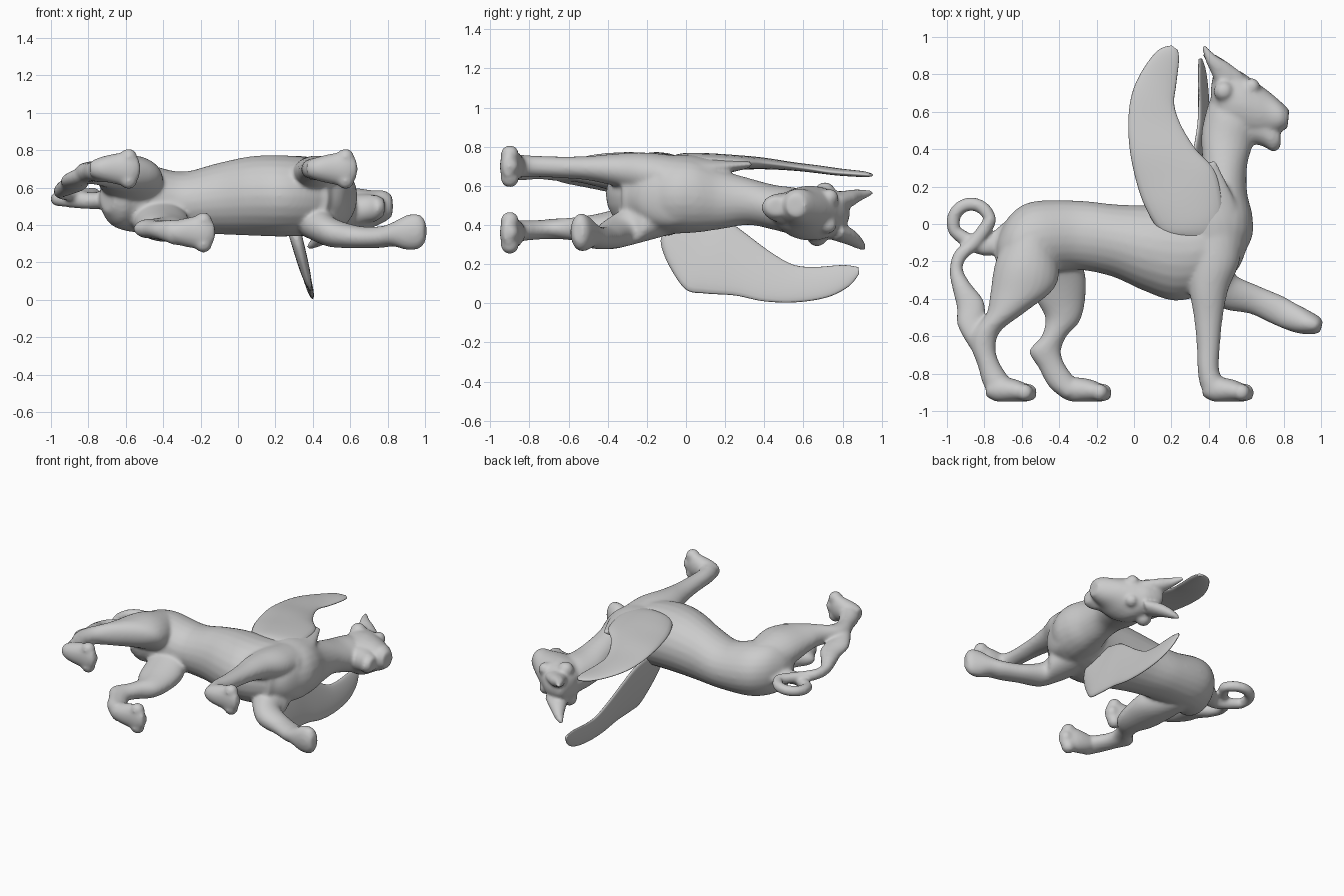
import bpy, bmesh, math
from mathutils import Vector

SEG, SUB = 24, 6


def spline(rows):
    """Catmull-Rom resampling of rows of numbers."""
    out = []
    n = len(rows)
    for i in range(n - 1):
        p = [rows[max(0, min(n - 1, i + k))] for k in (-1, 0, 1, 2)]
        for s in range(SUB):
            t = s / SUB
            out.append([0.5 * (2 * b + (c - a) * t + (2 * a - 5 * b + 4 * c - d) * t * t
                               + (3 * b - a - 3 * c + d) * t ** 3) for a, b, c, d in zip(*p)])
    out.append(list(rows[-1]))
    return out


def loft(bm, rows, place=lambda p: p):
    """Elliptical rings; row = edge point a (2), edge point b (2), depth, half depth."""
    rings = []
    for x1, y1, x2, y2, z, rz in spline(rows):
        c = Vector(((x1 + x2) / 2, (y1 + y2) / 2, z))
        h = Vector(((x2 - x1) / 2, (y2 - y1) / 2, 0))
        ring = []
        for k in range(SEG):
            a = math.tau * k / SEG
            ring.append(bm.verts.new(place(c + h * math.cos(a) + Vector((0, 0, max(rz, .004) * math.sin(a))))))
        rings.append(ring)
    for r, q in zip(rings, rings[1:]):
        for k in range(SEG):
            bm.faces.new((r[k], r[(k + 1) % SEG], q[(k + 1) % SEG], q[k]))
    bm.faces.new(rings[0])
    bm.faces.new(rings[-1])


def tube(bm, path):
    """Round strand; path point = x, y, z, radius."""
    rows = []
    for i, (x, y, z, r) in enumerate(path):
        a, b = path[max(0, i - 1)], path[min(len(path) - 1, i + 1)]
        t = Vector((b[0] - a[0], b[1] - a[1])).normalized()
        rows.append((x - t.y * r, y + t.x * r, x + t.y * r, y - t.x * r, z, min(r, .045)))
    loft(bm, rows)


def ball(bm, c, r):
    ret = bmesh.ops.create_uvsphere(bm, u_segments=20, v_segments=12, radius=r)
    bmesh.ops.translate(bm, verts=ret["verts"], vec=c)


def paw(bm, x, z):
    loft(bm, [(x, -.92, x + .01, -.85, z, .04), (x + .06, -.95, x + .07, -.82, z, .065),
              (x + .15, -.95, x + .16, -.83, z, .085), (x + .22, -.95, x + .22, -.855, z, .09),
              (x + .27, -.935, x + .265, -.88, z, .05)])
    for k in (-1, 0, 1):  # toes
        ball(bm, (x + .23 - .02 * abs(k), -.9, z + k * .062), .047)


def finish(name, bm):
    bmesh.ops.recalc_face_normals(bm, faces=bm.faces)
    for f in bm.faces:
        f.smooth = True
    me = bpy.data.meshes.new(name)
    bm.to_mesh(me)
    bm.free()
    ob = bpy.data.objects.new(name, me)
    bpy.context.collection.objects.link(ob)
    return ob


bm = bmesh.new()
# torso
loft(bm, [(-.74, -.2, -.66, -.3, .55, .08), (-.73, -.08, -.6, -.3, .55, .15),
          (-.66, .05, -.55, -.28, .55, .18), (-.54, .12, -.44, -.26, .54, .185),
          (-.3, .125, -.3, -.245, .52, .165), (-.1, .105, -.12, -.28, .54, .19),
          (.08, .1, .06, -.36, .555, .212), (.28, .1, .22, -.41, .555, .217),
          (.48, .12, .38, -.37, .55, .2), (.6, .1, .54, -.26, .54, .14), (.63, .04, .6, -.14, .54, .06)])
# chest and neck
loft(bm, [(.26, -.3, .48, -.33, .55, .15), (.26, -.1, .62, -.1, .55, .19), (.3, .05, .635, .03, .55, .19),
          (.36, .2, .605, .17, .53, .15), (.365, .33, .605, .31, .52, .12), (.36, .48, .635, .42, .49, .115),
          (.39, .62, .66, .5, .47, .12), (.42, .7, .65, .6, .46, .1)])
# shoulder mass that carries the near wing
loft(bm, [(.24, .3, .44, .34, .71, .02), (.18, .12, .53, .15, .69, .055),
          (.21, -.02, .59, .02, .64, .12), (.28, -.15, .59, -.13, .63, .12)])
# head
loft(bm, [(.41, .72, .42, .6, .46, .06), (.44, .83, .5, .48, .46, .12), (.55, .825, .6, .45, .46, .14),
          (.63, .775, .67, .45, .47, .125), (.72, .71, .72, .47, .485, .1),
          (.79, .65, .775, .49, .5, .085), (.83, .61, .82, .51, .5, .055)])
# jaw and chin
loft(bm, [(.6, .6, .62, .43, .475, .09), (.68, .6, .69, .415, .485, .08),
          (.73, .56, .745, .385, .49, .07), (.78, .52, .785, .41, .495, .045)])
# ear knobs, brows
for c, r in (((.48, .71, .565), .055), ((.48, .67, .345), .055), ((.63, .735, .54), .045), ((.63, .725, .40), .045)):
    ball(bm, c, r)
# horn-like ears
for z0, z1, y1 in ((.52, .565, .955), (.37, .28, .915)):
    tube(bm, [(.52, .75, z0, .085), (.46, .83, z0 * .7 + z1 * .3, .055),
              (.41, .885, z0 * .3 + z1 * .7, .032), (.37, y1, z1, .012)])
# near hind leg
loft(bm, [(-.66, -.02, -.42, -.1, .6, .13), (-.74, -.2, -.4, -.26, .64, .13),
          (-.77, -.38, -.44, -.36, .67, .1), (-.79, -.48, -.58, -.47, .68, .08),
          (-.86, -.58, -.71, -.57, .68, .06), (-.87, -.66, -.74, -.66, .68, .055),
          (-.835, -.76, -.72, -.74, .685, .052), (-.8, -.87, -.67, -.82, .69, .062),
          (-.72, -.94, -.66, -.84, .7, .07)])
paw(bm, -.795, .7)
# far hind leg
loft(bm, [(-.6, -.05, -.35, -.1, .48, .13), (-.56, -.25, -.265, -.25, .42, .1),
          (-.525, -.4, -.26, -.4, .39, .08), (-.475, -.5, -.29, -.52, .38, .067),
          (-.495, -.6, -.36, -.6, .38, .057), (-.56, -.68, -.39, -.68, .38, .052),
          (-.51, -.77, -.37, -.75, .375, .05), (-.455, -.87, -.32, -.82, .37, .055),
          (-.37, -.94, -.3, -.85, .36, .07)])
paw(bm, -.395, .36)
# standing front leg
loft(bm, [(.28, 0, .58, -.02, .64, .11), (.285, -.2, .565, -.2, .66, .11), (.295, -.35, .505, -.35, .68, .085),
          (.32, -.5, .475, -.5, .69, .062), (.335, -.65, .46, -.65, .695, .055),
          (.34, -.78, .455, -.78, .7, .055), (.36, -.88, .48, -.83, .7, .06), (.42, -.94, .49, -.84, .7, .07)])
paw(bm, .365, .7)
# raised front leg with paw
loft(bm, [(.5, -.05, .26, -.2, .46, .12), (.55, -.2, .36, -.35, .4, .1), (.54, -.27, .47, -.45, .36, .08),
          (.665, -.33, .62, -.48, .335, .06), (.795, -.385, .73, -.53, .335, .058),
          (.865, -.425, .8, -.56, .35, .065), (.94, -.465, .88, -.585, .36, .095),
          (.99, -.495, .955, -.59, .365, .09), (1.01, -.52, .995, -.58, .365, .05)])
# looped tail, resting on the hind leg
loop = [(-.87 + .097 * math.cos(a), .01 + .097 * math.sin(a), .53 + .03 * k / 8, .036)
        for k, a in ((k, math.radians(-115 - 27 * k)) for k in range(10))]
tube(bm, [(-.66, -.06, .53, .08), (-.73, -.1, .53, .065), (-.82, -.12, .53, .045)] + loop[1:] +
     [(-.855, -.1, .56, .037), (-.93, -.17, .57, .037), (-.95, -.25, .58, .037), (-.92, -.34, .6, .052),
      (-.875, -.43, .62, .075), (-.87, -.53, .64, .075), (-.84, -.63, .66, .05), (-.8, -.72, .68, .03)])
# fuse the parts into one soft surface
body = finish("body", bm)
rm = body.modifiers.new("fuse", 'REMESH')
rm.mode = 'VOXEL'
rm.voxel_size = .0105
rm.use_smooth_shade = True
sm = body.modifiers.new("soften", 'SMOOTH')
sm.factor, sm.iterations = .5, 12

# near wing, flat along the side
bm = bmesh.new()
loft(bm, [(.2, .955, .235, .93, .655, .008), (.13, .93, .24, .87, .66, .015), (.05, .83, .225, .74, .67, .018),
          (-.01, .7, .215, .64, .685, .02), (-.03, .55, .25, .53, .7, .022), (-.02, .38, .33, .4, .715, .03),
          (.02, .2, .43, .29, .72, .038), (.07, .07, .47, .14, .725, .042), (.14, -.04, .47, .02, .725, .042),
          (.21, -.08, .44, -.06, .715, .035), (.3, -.11, .38, -.1, .7, .02)])
finish("near_wing", bm)

# far wing, spread out sideways
bm = bmesh.new()
loft(bm, [(.885, .15, .88, .185, 0, .008), (.83, .085, .8, .195, 0, .015), (.72, .03, .65, .185, 0, .018),
          (.56, .005, .54, .2, 0, .02), (.4, .01, .42, .27, 0, .022), (.25, .04, .3, .36, 0, .025),
          (.1, .05, .2, .43, 0, .03), (0, .07, .1, .46, 0, .032), (-.08, .18, 0, .48, 0, .035),
          (-.12, .27, -.05, .48, 0, .035), (-.13, .32, -.1, .45, 0, .02)],
     lambda p: Vector((.4 - .27 * p.y + p.z, p.x, p.y)))
finish("far_wing", bm)
